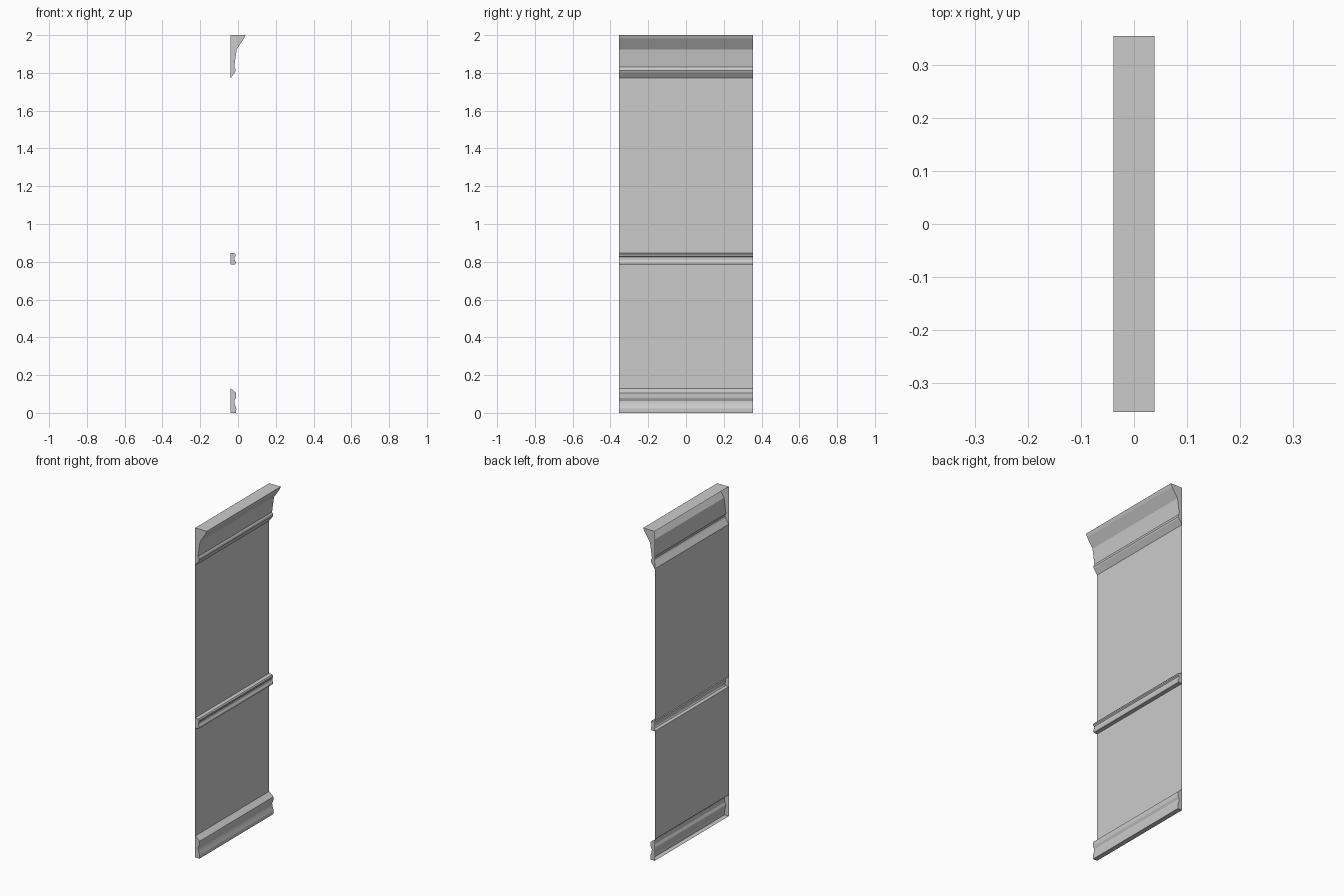
import bpy, bmesh

if "Cube" in bpy.data.objects:
    bpy.data.objects.remove(bpy.data.objects["Cube"])

HALF = 0.355      # half the panel length along y
BACK = -0.039     # wall plane


def strip(name, profile, caps):
    """Extrude an open (x, z) profile along y, with optional end caps; the back stays open."""
    bm = bmesh.new()
    ends = [[bm.verts.new((x, y, z)) for x, z in profile] for y in (-HALF, HALF)]
    a, b = ends
    for i in range(len(profile) - 1):
        bm.faces.new((a[i], b[i], b[i + 1], a[i + 1]))
    if caps:
        bm.faces.new(a)
        bm.faces.new(b[::-1])
    # profiles run bottom to top, so the faces above look towards +x
    bm.normal_update()
    mesh = bpy.data.meshes.new(name)
    bm.to_mesh(mesh)
    bm.free()
    obj = bpy.data.objects.new(name, mesh)
    bpy.context.collection.objects.link(obj)
    return obj


# Mouldings, each profile listed from its bottom to its top
mouldings = {
    "skirting_board": [
        (BACK, 0.0), (-0.010, 0.0), (-0.009, 0.022), (-0.014, 0.036),
        (-0.018, 0.050), (-0.019, 0.064), (-0.012, 0.078),
        (-0.010, 0.105), (BACK, 0.130)],
    "dado_rail": [
        (BACK, 0.786), (-0.016, 0.786), (-0.012, 0.792), (-0.012, 0.800),
        (-0.018, 0.810), (-0.018, 0.824), (-0.012, 0.830),
        (-0.012, 0.838), (-0.017, 0.845), (BACK, 0.847)],
    "cornice": [
        (BACK, 1.772), (-0.016, 1.803), (-0.012, 1.812), (-0.014, 1.822),
        (-0.020, 1.831), (-0.012, 1.888), (-0.007, 1.924),
        (0.031, 1.981), (0.039, 2.0), (BACK, 2.0)],
}
for name, profile in mouldings.items():
    strip(name, profile, True)

# Flat wall sheets between the mouldings
strip("lower_wall", [(BACK, 0.130), (BACK, 0.786)], False)
strip("upper_wall", [(BACK, 0.847), (BACK, 1.772)], False)
